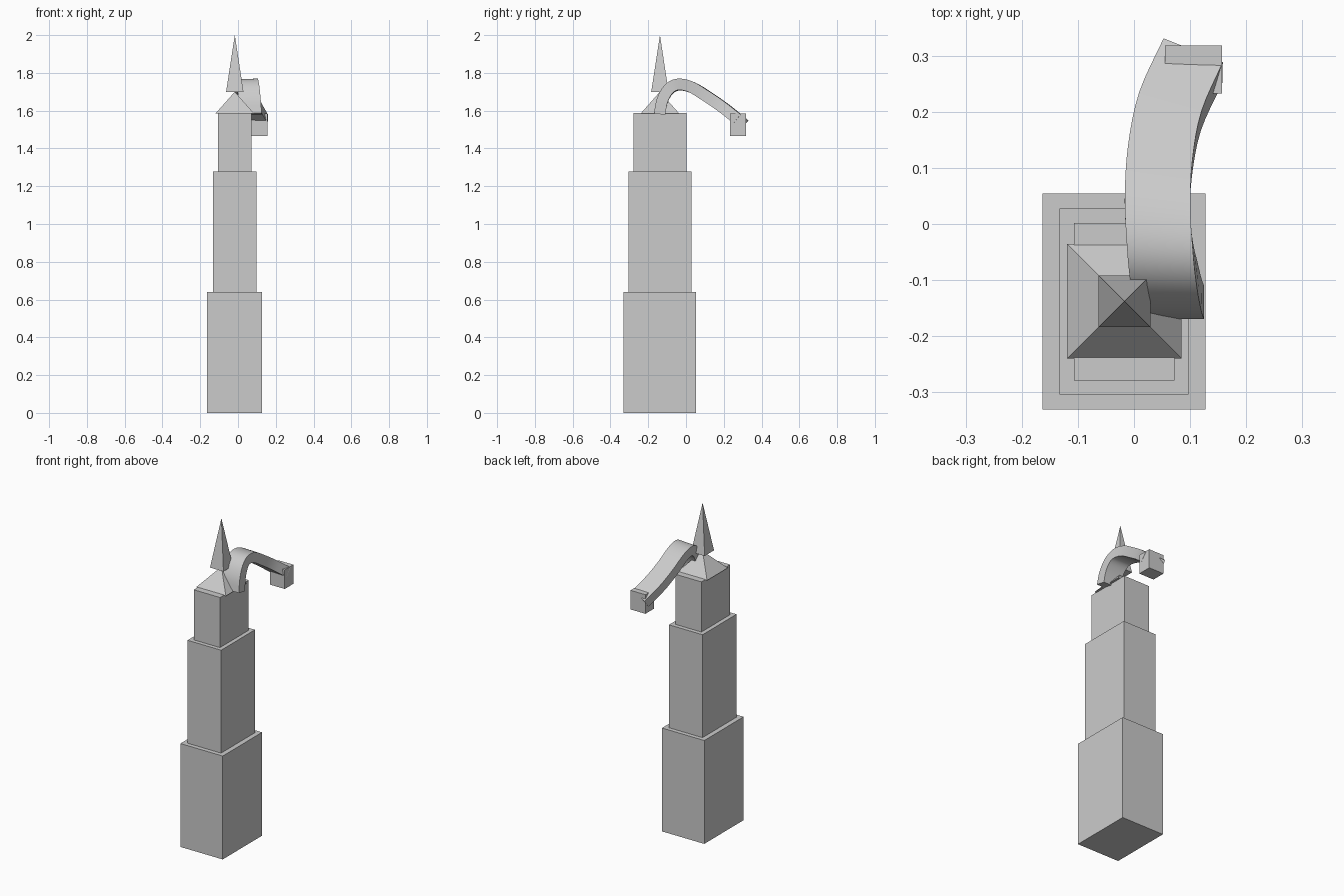
import bpy
from mathutils import Vector

if "Cube" in bpy.data.objects:
    bpy.data.objects.remove(bpy.data.objects["Cube"])


def mesh_object(name, verts, faces):
    me = bpy.data.meshes.new(name)
    me.from_pydata(verts, [], faces)
    me.update()
    ob = bpy.data.objects.new(name, me)
    bpy.context.collection.objects.link(ob)
    return ob


def box(name, x0, x1, y0, y1, z0, z1):
    v = [(x, y, z) for z in (z0, z1) for x, y in ((x0, y0), (x1, y0), (x1, y1), (x0, y1))]
    f = [(3, 2, 1, 0), (4, 5, 6, 7)] + [(i, (i + 1) % 4, (i + 1) % 4 + 4, i + 4) for i in range(4)]
    return mesh_object(name, v, f)


def pyramid(name, cx, cy, half, z0, z1):
    v = [(cx + sx * half, cy + sy * half, z0) for sx, sy in ((-1, -1), (1, -1), (1, 1), (-1, 1))]
    v.append((cx, cy, z1))
    return mesh_object(name, v, [(3, 2, 1, 0)] + [(i, (i + 1) % 4, 4) for i in range(4)])


# Stepped tower
box("tower_base", -0.163, 0.127, -0.331, 0.054, 0, 0.64)
box("tower_middle", -0.133, 0.097, -0.304, 0.028, 0.64, 1.277)
box("tower_top", -0.107, 0.072, -0.279, 0.002, 1.277, 1.587)

# Roof and spire
pyramid("roof", -0.017, -0.138, 0.102, 1.585, 1.70)
pyramid("spire", -0.017, -0.138, 0.046, 1.70, 2.0)

# Curved arm: a flat band swept along a smooth path with a slight roll
pts = [Vector(p) for p in (
    (0.066, -0.14, 1.582), (0.061, -0.125, 1.655), (0.054, -0.09, 1.714),
    (0.047, -0.04, 1.738), (0.042, 0.03, 1.724), (0.046, 0.11, 1.676),
    (0.064, 0.20, 1.614), (0.105, 0.291, 1.541))]
ext = [2 * pts[0] - pts[1]] + pts + [2 * pts[-1] - pts[-2]]
STEPS = 4
path = []
for i in range(len(pts) - 1):
    a, b, c, d = ext[i:i + 4]
    for k in range(STEPS):
        t = k / STEPS
        path.append(0.5 * (2 * b + (c - a) * t + (2 * a - 5 * b + 4 * c - d) * t * t
                           + (3 * b - a - 3 * c + d) * t ** 3))
path.append(pts[-1])

verts, faces = [], []
n = len(path)
for i, p in enumerate(path):
    tan = (path[min(i + 1, n - 1)] - path[max(i - 1, 0)]).normalized()
    s = i / (n - 1)
    side = Vector((1, 0.0 - 0.4 * s * s, 0.3 * s ** 3)).normalized()
    up = side.cross(tan).normalized()
    for a, b in ((-1, -1), (1, -1), (1, 1), (-1, 1)):
        verts.append(p + side * a * 0.059 + up * b * 0.03)
    if i:
        q = (i - 1) * 4
        for k in range(4):
            m = (k + 1) % 4
            faces.append((q + k, q + 4 + k, q + 4 + m, q + m)[::-1])
faces += [(3, 2, 1, 0), tuple(range(4 * n - 4, 4 * n))]
arm = mesh_object("curved_arm", verts, faces)
bpy.context.view_layer.objects.active = arm
arm.select_set(True)
bpy.ops.object.mode_set(mode='EDIT')
bpy.ops.mesh.select_all(action='SELECT')
bpy.ops.mesh.normals_make_consistent(inside=False)
bpy.ops.object.mode_set(mode='OBJECT')
bpy.ops.object.shade_smooth_by_angle()

# Block at the end of the arm
box("end_block", 0.055, 0.157, 0.233, 0.318, 1.467, 1.585)
